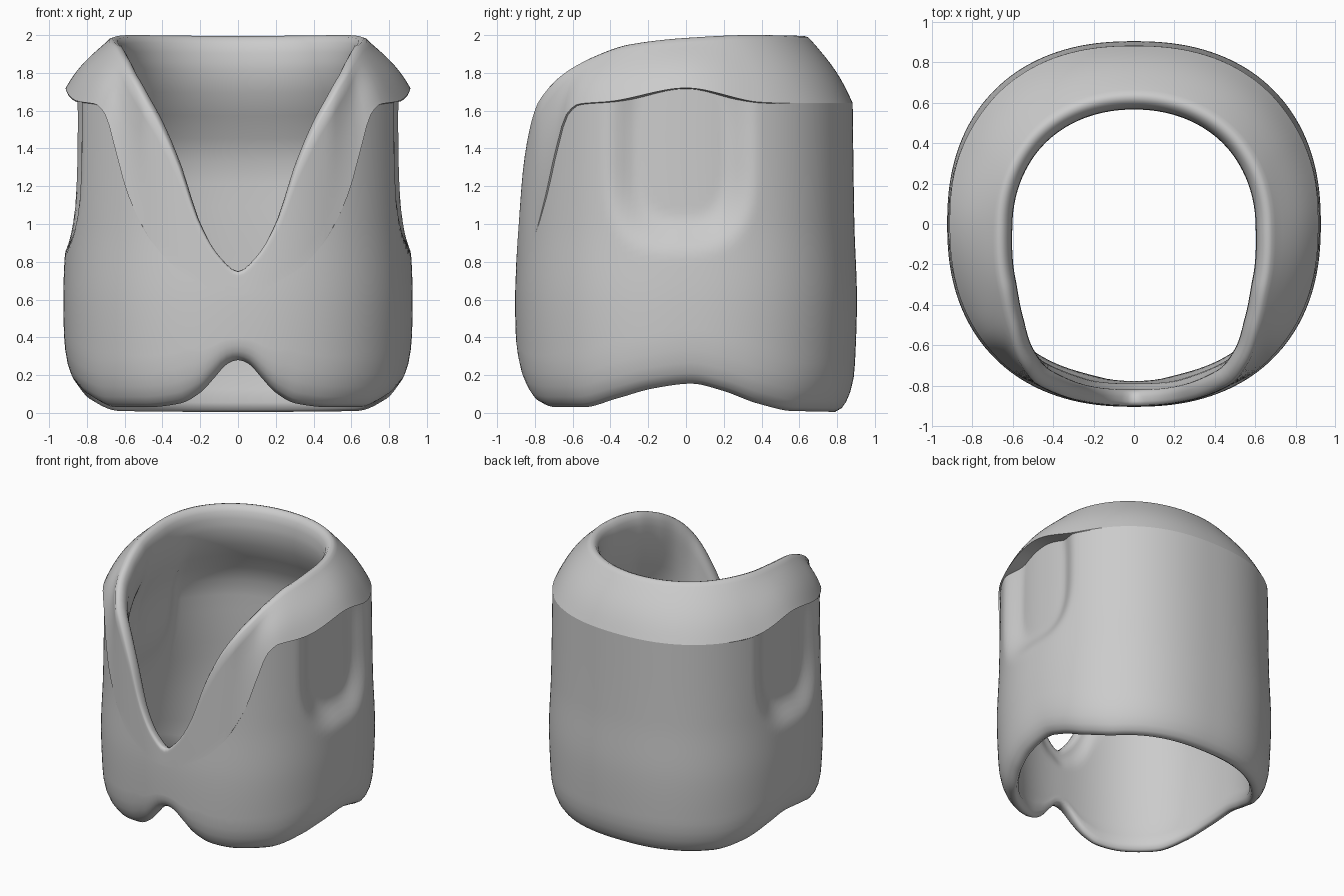
import bpy, bmesh, math

if "Cube" in bpy.data.objects:
    bpy.data.objects.remove(bpy.data.objects["Cube"])

N = 180  # segments around the body


def curve(pts, a):
    """Smooth monotone interpolation through (angle, value) points."""
    n = len(pts)
    if a <= pts[0][0]:
        return pts[0][1]
    if a >= pts[-1][0]:
        return pts[-1][1]
    sl = [(pts[i + 1][1] - pts[i][1]) / (pts[i + 1][0] - pts[i][0]) for i in range(n - 1)]

    def tan(i):
        if i == 0 or i == n - 1:
            return 0.0
        p, q = sl[i - 1], sl[i]
        return 0.0 if p * q <= 0 else 2 * p * q / (p + q)

    i = max(j for j in range(n - 1) if pts[j][0] <= a)
    h = pts[i + 1][0] - pts[i][0]
    t = (a - pts[i][0]) / h
    return ((2*t**3 - 3*t*t + 1) * pts[i][1] + (t**3 - 2*t*t + t) * h * tan(i)
            + (3*t*t - 2*t**3) * pts[i + 1][1] + (t**3 - t*t) * h * tan(i + 1))


def smooth(t):
    t = max(0.0, min(1.0, t))
    return t * t * (3 - 2 * t)


# heights and radii by angle in degrees from the front centre to the back
HEM = [(0, .28), (4, .26), (8, .20), (14, .11), (22, .05), (35, .03), (50, .03), (65, .08),
       (78, .13), (92, .155), (103, .12), (117, .05), (132, .01), (180, .005)]
RIM_Z = [(0, .75), (6.5, .83), (13, 1.0), (21, 1.35), (30, 1.62), (38.5, 1.77),
         (50, 1.88), (65, 1.95), (90, 1.985), (120, 2.0), (180, 1.995)]
RIM_R = [(0, .885), (13, .895), (21, .90), (30, .90), (38.5, .865), (50, .785),
         (65, .715), (90, .67), (125, .665), (180, .635)]
CREASE = [(0, .62), (19, .75), (29, .90), (38, 1.15), (43, 1.38), (48, 1.58), (53, 1.635),
          (65, 1.65), (90, 1.72), (115, 1.645), (125, 1.64), (180, 1.64)]
PROFILE = [(0, .965), (.2, .985), (.6, 1.0), (1.0, .985), (1.64, .975), (2, .97)]


def outline(a, z):
    """Radius of the undented body: a rounded-square plan."""
    s, c, p = abs(math.sin(a)), abs(math.cos(a)), 2.3
    return curve(PROFILE, z) * ((s / .925) ** p + (c / .905) ** p) ** (-1 / p)


def dent(a, z, r):
    """Depth of the arm recess on the side."""
    y = -r * math.cos(a)
    v = (z - 1.38) / (.55 if z < 1.38 else .75)
    rho = (abs((y + .03) / .41) ** 3 + abs(v) ** 3) ** (1 / 3)
    return .085 * smooth((1 - rho) / .4)


def section(a):
    """Closed wall section (radius, z) at one angle, plus the crease row index."""
    d = abs(math.degrees(a))
    zb, zt, rim, zc = (curve(k, d) for k in (HEM, RIM_Z, RIM_R, CREASE))
    k = min(1, (zt - zb) / 1.1)
    out = []
    # rounded outer hem
    for off, dz in ((.085, 0), (.05, .02), (.028, .055), (.012, .11), (.003, .18)):
        z = zb + dz * k
        out.append((outline(a, z) - off, z))
    # outer body with arm recesses
    z0 = zb + .25 * k
    for i in range(33):
        z = z0 + (zc - .004 - z0) * i / 32
        r = outline(a, z)
        out.append((r - dent(a, z, r), z))
    # sloping collar
    crease = len(out)
    bulge = .012 * smooth((d - 30) / 12) * smooth((130 - d) / 30)
    rc = outline(a, zc) + bulge
    re, ze = min(rim + .03, rc - .004), zt - .025
    for i in range(9):
        t = i / 8
        out.append((rc + (re - rc) * t + .022 * k * math.sin(math.pi * t) * min(1, (rc - re) * 6),
                    zc + (ze - zc) * t))
    # rolled lip
    for off, dz in ((-.012, .007), (.008, 0), (.032, .01), (.053, .04), (.065, .09), (.067, .14)):
        out.append((rim - off, zt - dz * k))
    # inner wall
    z1, z2 = zt - .18 * k, zb + .12 * k
    r1 = rim - .068
    for i in range(15):
        t = i / 14
        z = z1 + (z2 - z1) * t
        w = smooth(t * 3.2)
        r = outline(a, z)
        out.append((r1 * (1 - w) + (r - .115 - .8 * dent(a, z, r)) * w, z))
    # inner hem
    for off, dz in ((.118, .05), (.105, .012)):
        out.append((outline(a, zb) - off, zb + dz * k))
    return out, crease


# padded vest shell: sweep the section around the body
bm = bmesh.new()
rings = []
for j in range(N):
    a = -math.pi + 2 * math.pi * j / N
    sec, crease = section(a)
    rings.append([bm.verts.new((r * math.sin(a), -r * math.cos(a), z)) for r, z in sec])
M = len(rings[0])
for j in range(N):
    p, q = rings[j], rings[(j + 1) % N]
    for i in range(M):
        bm.faces.new((p[i], q[i], q[(i + 1) % M], p[(i + 1) % M])).smooth = True

# sharp seam under the collar, fading out at the front
for j in range(N):
    d = abs(-180 + 360 * j / N)
    if d > 26:
        for row in (crease - 1, crease):
            e = bm.edges.get((rings[j][row], rings[(j + 1) % N][row]))
            e.smooth = False
bmesh.ops.recalc_face_normals(bm, faces=bm.faces)
mesh = bpy.data.meshes.new("vest_shell")
bm.to_mesh(mesh)
bm.free()
vest = bpy.data.objects.new("vest_shell", mesh)
bpy.context.collection.objects.link(vest)
